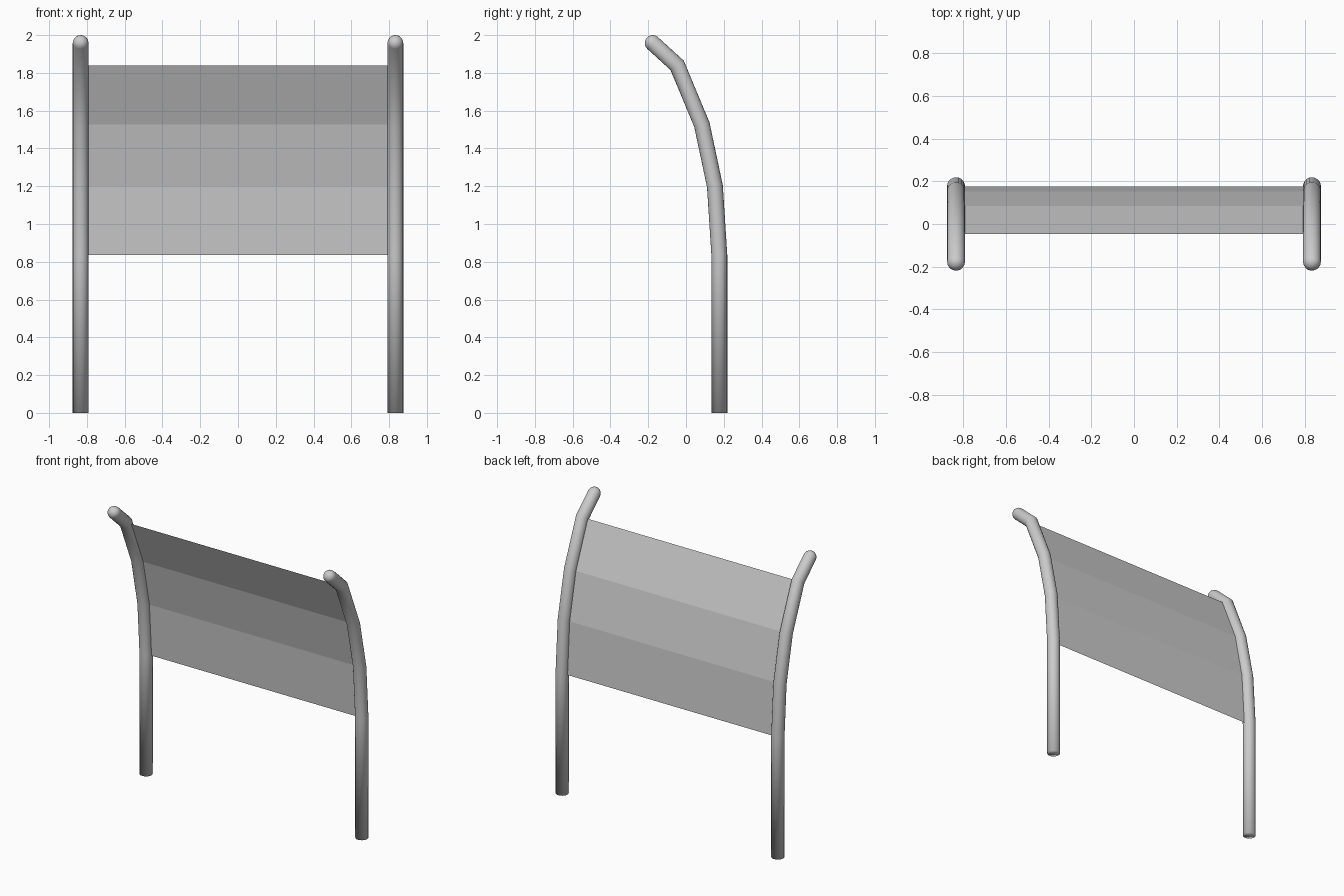
import bpy, bmesh, math
from mathutils import Vector

cube = bpy.data.objects.get("Cube")
if cube:
    bpy.data.objects.remove(cube, do_unlink=True)

RADIUS, SIDES, POST_X = 0.042, 20, 0.833
# Centre line of a post as (y, z), from the foot to the curled tip
PATH = [(0.1765, 0), (0.1765, 0.835), (0.153, 1.2), (0.084, 1.526),
        (-0.047, 1.84), (-0.1765, 1.958)]

grey = bpy.data.materials.new("light grey")
grey.use_nodes = True
colour = (0.6, 0.6, 0.6, 1)
grey.diffuse_color = colour
grey.node_tree.nodes["Principled BSDF"].inputs["Base Color"].default_value = colour


def finish(bm, name, smooth):
    for f in bm.faces:
        f.smooth = smooth
    mesh = bpy.data.meshes.new(name)
    bm.to_mesh(mesh)
    bm.free()
    mesh.materials.append(grey)
    obj = bpy.data.objects.new(name, mesh)
    bpy.context.collection.objects.link(obj)


def post(name, x):
    bm = bmesh.new()
    points = [Vector((x, y, z)) for y, z in PATH]
    steps = [(b - a).normalized() for a, b in zip(points, points[1:])]
    across = Vector((1, 0, 0))

    def ring(centre, axis, radius, stretch=1):
        side = axis.cross(across) * stretch
        angles = [2 * math.pi * i / SIDES for i in range(SIDES)]
        return [bm.verts.new(centre + radius * (across * math.cos(a) + side * math.sin(a)))
                for a in angles]

    # Mitred rings along the path
    rings = []
    for i, p in enumerate(points):
        before, after = steps[max(i - 1, 0)], steps[min(i, len(steps) - 1)]
        axis = (before + after).normalized()
        rings.append(ring(p, axis, RADIUS, 1 / axis.dot(after)))
    # Domed tip
    tip, axis = points[-1], steps[-1]
    for k in range(1, 5):
        a = k * math.pi / 10
        rings.append(ring(tip + axis * RADIUS * math.sin(a), axis, RADIUS * math.cos(a)))
    for low, high in zip(rings, rings[1:]):
        for i in range(SIDES):
            j = (i + 1) % SIDES
            bm.faces.new((low[i], low[j], high[j], high[i]))
    pole = bm.verts.new(tip + axis * RADIUS)
    for i in range(SIDES):
        bm.faces.new((rings[-1][i], rings[-1][(i + 1) % SIDES], pole))
    # Flat foot
    bm.faces.new(rings[0][::-1])
    bmesh.ops.recalc_face_normals(bm, faces=bm.faces)
    finish(bm, name, True)


post("left_post", POST_X)
post("right_post", -POST_X)

# Thin faceted panel following the middle of the posts
bm = bmesh.new()
rows = [[bm.verts.new((s * POST_X, y, z)) for s in (-1, 1)] for y, z in PATH[1:5]]
for low, high in zip(rows, rows[1:]):
    bm.faces.new((low[0], low[1], high[1], high[0]))
finish(bm, "back_panel", False)
